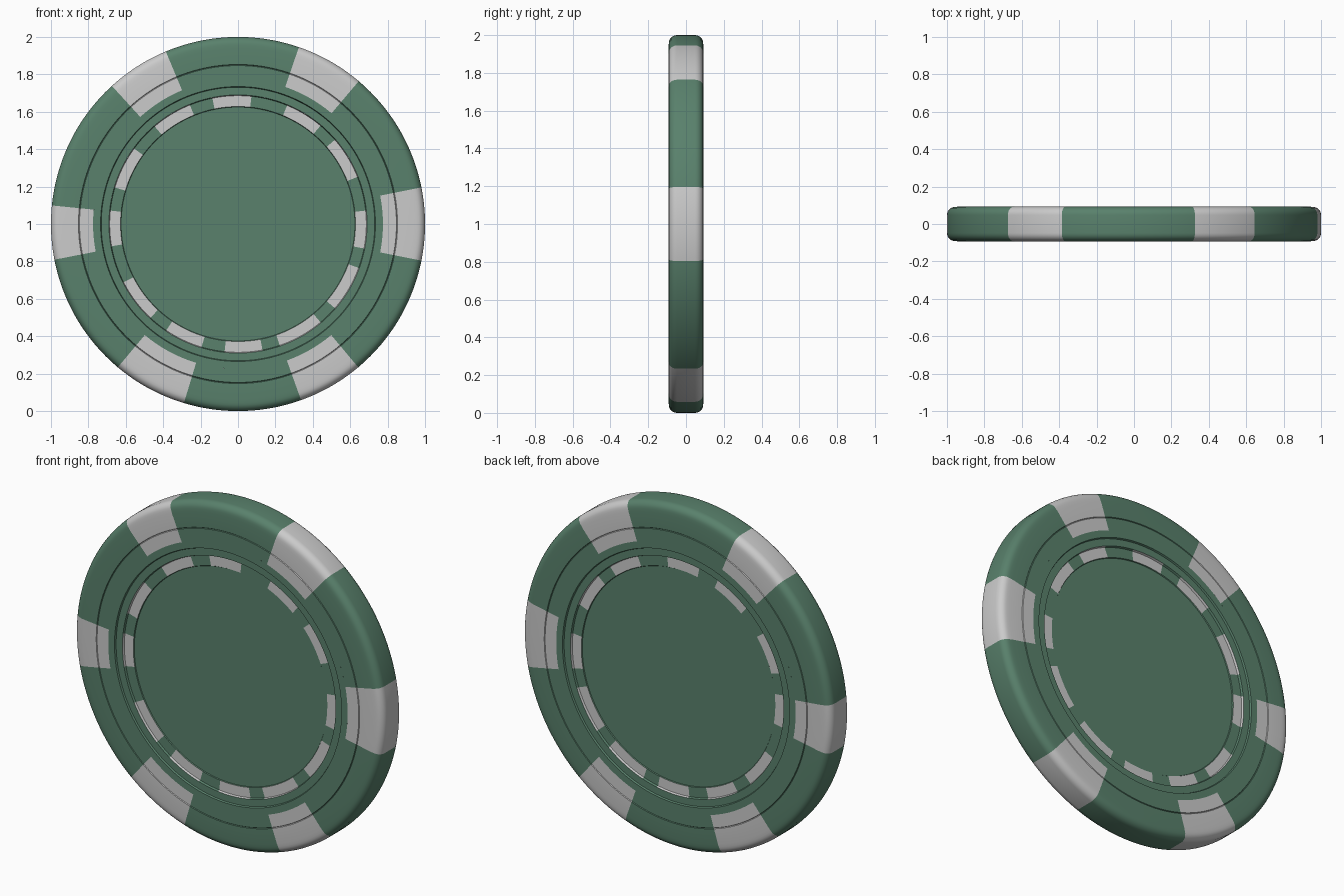
import bpy, bmesh
from math import radians, cos, sin

if "Cube" in bpy.data.objects:
    bpy.data.objects.remove(bpy.data.objects["Cube"])

H = 0.093  # half thickness

green = bpy.data.materials.new("green_clay")
green.diffuse_color = (0.10, 0.22, 0.15, 1)
green.use_nodes = True
green.node_tree.nodes["Principled BSDF"].inputs["Base Color"].default_value = green.diffuse_color


def sweep(name, profiles, spans, mat=None):
    """Turn (radius, y) profiles about the chip's axis over spans of degrees."""
    bm = bmesh.new()
    for profile in profiles:
        for a0, a1 in spans:
            n = max(1, round(a1 - a0))
            grid = []
            for j in range(n + 1):
                a = radians(a0 + (a1 - a0) * j / n)
                grid.append([bm.verts.new((r * cos(a), y, 1 + r * sin(a)))
                             for r, y in profile])
            for p, q in zip(grid, grid[1:]):
                for i in range(len(profile) - 1):
                    bm.faces.new((p[i], p[i + 1], q[i + 1], q[i]))
    bmesh.ops.remove_doubles(bm, verts=bm.verts, dist=1e-5)
    mesh = bpy.data.meshes.new(name)
    bm.to_mesh(mesh)
    bm.free()
    obj = bpy.data.objects.new(name, mesh)
    bpy.context.collection.objects.link(obj)
    if mat:
        mesh.materials.append(mat)
    bpy.ops.object.select_all(action='DESELECT')
    obj.select_set(True)
    bpy.context.view_layer.objects.active = obj
    bpy.ops.object.shade_smooth_by_angle(angle=radians(30))
    return obj


def back(profile):
    return [(r, -y) for r, y in reversed(profile)]


def both(profile):
    return [profile, back(profile)]


def gaps(spans):
    return [(a[1], b[0]) for a, b in zip(spans, spans[1:])] + \
           [(spans[-1][1], spans[0][0] + 360)]


FULL = [(0, 360)]

# Hand-placed light spots on the rim and dashes on the inner ring (degrees)
spots = [(-11.3, 11.3), (49.8, 71), (112.7, 132.4), (174.3, 191),
         (230, 253.2), (289.7, 310)]
dashes = [(-11, 6), (21.5, 41), (50, 67.5), (84, 101.5), (112, 130.5),
          (144, 163.5), (174, 190), (207, 227), (236, 253.5), (264, 281),
          (289, 310), (319, 340)]

# Rim: flat face, fine groove, then a rounded outer edge
rim_front = [(0.775, -H), (0.847, -H), (0.85, -H + 0.004), (0.853, -H),
             (0.94, -H), (0.957, -H + 0.002)]
rim_front += [(0.957 + 0.043 * sin(radians(t)), -H + 0.045 - 0.043 * cos(radians(t)))
              for t in range(15, 91, 15)]
rim = rim_front + back(rim_front)
sweep("rim_body", [rim], gaps(spots), green)
sweep("rim_spots", [rim], spots)

# Step between the rim and the sunken ring
sweep("face_step", both([(0.69, -0.083), (0.731, -0.083), (0.735, -H), (0.775, -H)]),
      FULL, green)

# Sunken ring with light dashes
ring = [(0.628, -0.071), (0.686, -0.071), (0.69, -0.083)]
sweep("ring_body", both(ring), gaps(dashes), green)
sweep("ring_dashes", both(ring), dashes)

# Centre disc
sweep("centre_disc", both([(0, -0.066), (0.625, -0.066), (0.628, -0.071)]), FULL, green)
